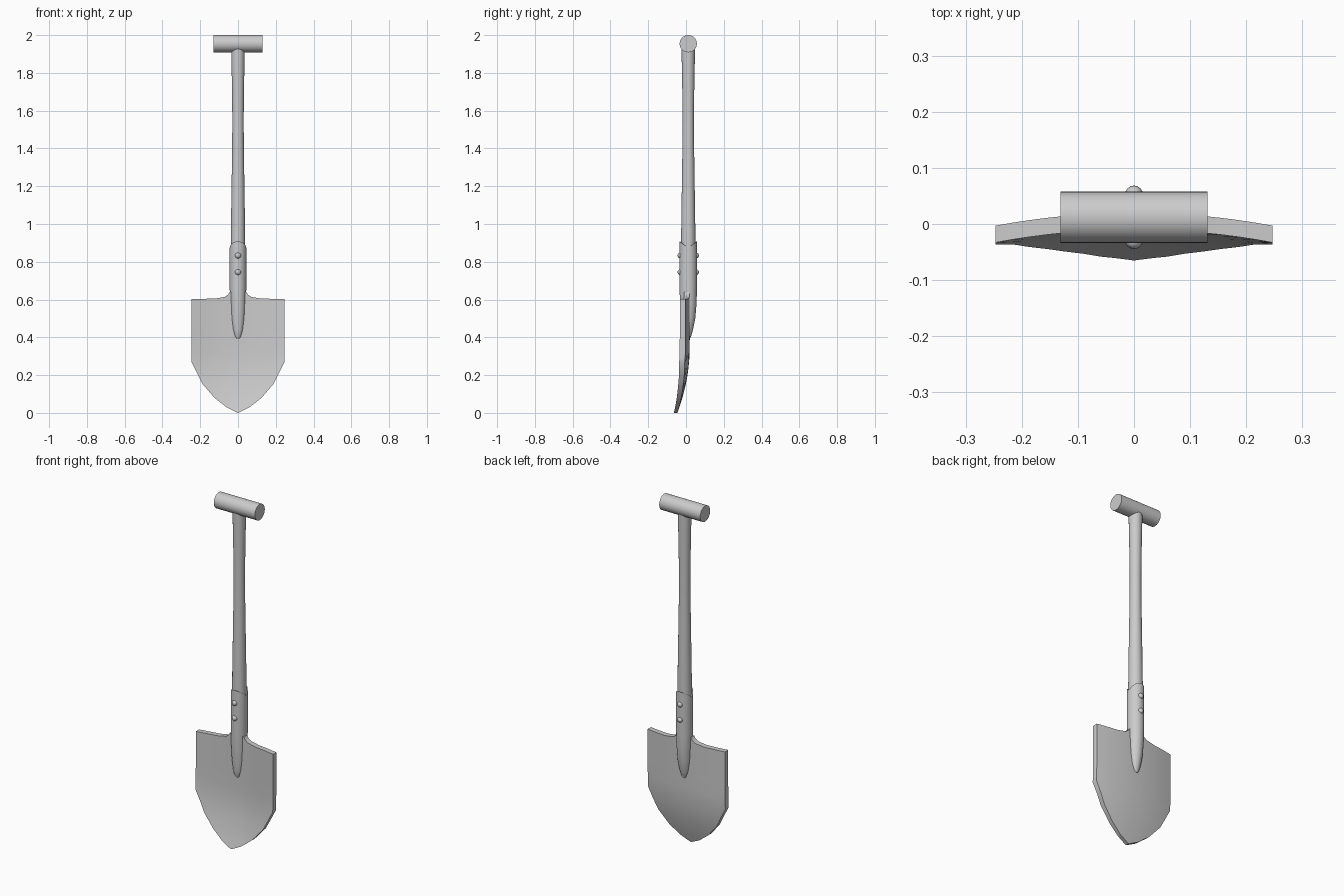
import bpy, bmesh, math
from math import cos, sin, pi

if "Cube" in bpy.data.objects:
    bpy.data.objects.remove(bpy.data.objects["Cube"])

AXIS_Y = 0.012   # depth of the shaft axis


def lerp(x, pts):
    for (a, p), (b, q) in zip(pts, pts[1:]):
        if x <= b:
            return p + (q - p) * max(0.0, x - a) / (b - a)
    return pts[-1][1]


def finish(name, bm, angle=30):
    bmesh.ops.recalc_face_normals(bm, faces=bm.faces)
    me = bpy.data.meshes.new(name)
    bm.to_mesh(me)
    bm.free()
    ob = bpy.data.objects.new(name, me)
    bpy.context.collection.objects.link(ob)
    bpy.ops.object.select_all(action='DESELECT')
    bpy.context.view_layer.objects.active = ob
    ob.select_set(True)
    bpy.ops.object.shade_smooth_by_angle(angle=math.radians(angle))
    return ob


def loft(name, rings, n=32):
    """Rings: (z, x radius, y radius, y centre, rise toward front and back)."""
    bm = bmesh.new()
    loops = []
    for z, rx, ry, cy, rise in rings:
        loops.append([bm.verts.new((rx * cos(2 * pi * i / n),
                                    cy + ry * sin(2 * pi * i / n),
                                    z + rise * abs(sin(2 * pi * i / n))))
                      for i in range(n)])
    for a, b in zip(loops, loops[1:]):
        for i in range(n):
            j = (i + 1) % n
            bm.faces.new((a[i], a[j], b[j], b[i]))
    bm.faces.new(loops[0])
    bm.faces.new(loops[-1])
    return finish(name, bm)


# Blade: dished sheet, columns run from the pointed lower edge to the shoulders
front = [(0, -.065), (.07, -.045), (.15, -.028), (.22, -.017), (.3, -.011), (.4, -.01), (.65, -.01)]
thick = [(0, .02), (.15, .027), (.3, .03), (.65, .03)]
bottom = [(0, 0), (.06, .029), (.125, .08), (.187, .152), (.247, .27)]
top = [(0, .64), (.045, .64), (.052, .627), (.07, .614), (.12, .605), (.247, .603)]
half = [0, .03, .045, .052, .06, .07, .09, .125, .155, .187, .217, .247]
cols = [-x for x in half[:0:-1]] + half
ROWS = 16
bm = bmesh.new()
sheets = []
for side in (0, 1):
    grid = []
    for x in cols:
        lo, hi = lerp(abs(x), bottom), lerp(abs(x), top)
        col = []
        for k in range(ROWS + 1):
            z = lo + (hi - lo) * k / ROWS
            y = lerp(z, front) - .023 * (x / .247) ** 2 + side * lerp(z, thick)
            col.append(bm.verts.new((x, y, z)))
        grid.append(col)
    for a, b in zip(grid, grid[1:]):
        for k in range(ROWS):
            bm.faces.new((a[k], b[k], b[k + 1], a[k + 1]))
    sheets.append(grid)
F, B = sheets
rim = [(i, 0) for i in range(len(cols))] + [(len(cols) - 1, k) for k in range(1, ROWS + 1)]
rim += [(i, ROWS) for i in range(len(cols) - 2, -1, -1)] + [(0, k) for k in range(ROWS - 1, 0, -1)]
for (i, k), (j, m) in zip(rim, rim[1:] + rim[:1]):
    bm.faces.new((F[i][k], F[j][m], B[j][m], B[i][k]))
finish("blade", bm, 40)

# Socket: tapers into the blade, with a V-notched collar
loft("socket", [
    (.395, .012, .018, .004, 0), (.405, .020, .023, .004, 0), (.44, .030, .030, .007, 0),
    (.50, .038, .039, .010, 0), (.58, .042, .044, AXIS_Y, 0), (.66, .044, .046, AXIS_Y, 0),
    (.80, .044, .046, AXIS_Y, 0), (.872, .044, .046, AXIS_Y, .036),
    (.872, .034, .034, AXIS_Y, .030)])

# Shaft: slightly waisted wooden pole
loft("shaft", [(z, r, r, AXIS_Y, 0) for z, r in (
    (.85, .038), (1.0, .037), (1.2, .034), (1.4, .031), (1.55, .030),
    (1.7, .0315), (1.83, .034), (1.94, .036))])

# Crossbar grip
bpy.ops.mesh.primitive_cylinder_add(vertices=48, radius=.0455, depth=.262,
                                    location=(0, AXIS_Y, 1.9545), rotation=(0, pi / 2, 0))
bpy.context.object.name = "grip"
bpy.ops.object.shade_smooth_by_angle(angle=math.radians(30))

# Rivets on the front and back of the socket
for side in (-1, 1):
    for z in (.745, .833):
        bpy.ops.mesh.primitive_uv_sphere_add(segments=16, ring_count=10, radius=.016,
                                             location=(0, AXIS_Y + side * .0405, z))
        bpy.context.object.name = "rivet"
        bpy.ops.object.shade_smooth_by_angle(angle=math.radians(40))
